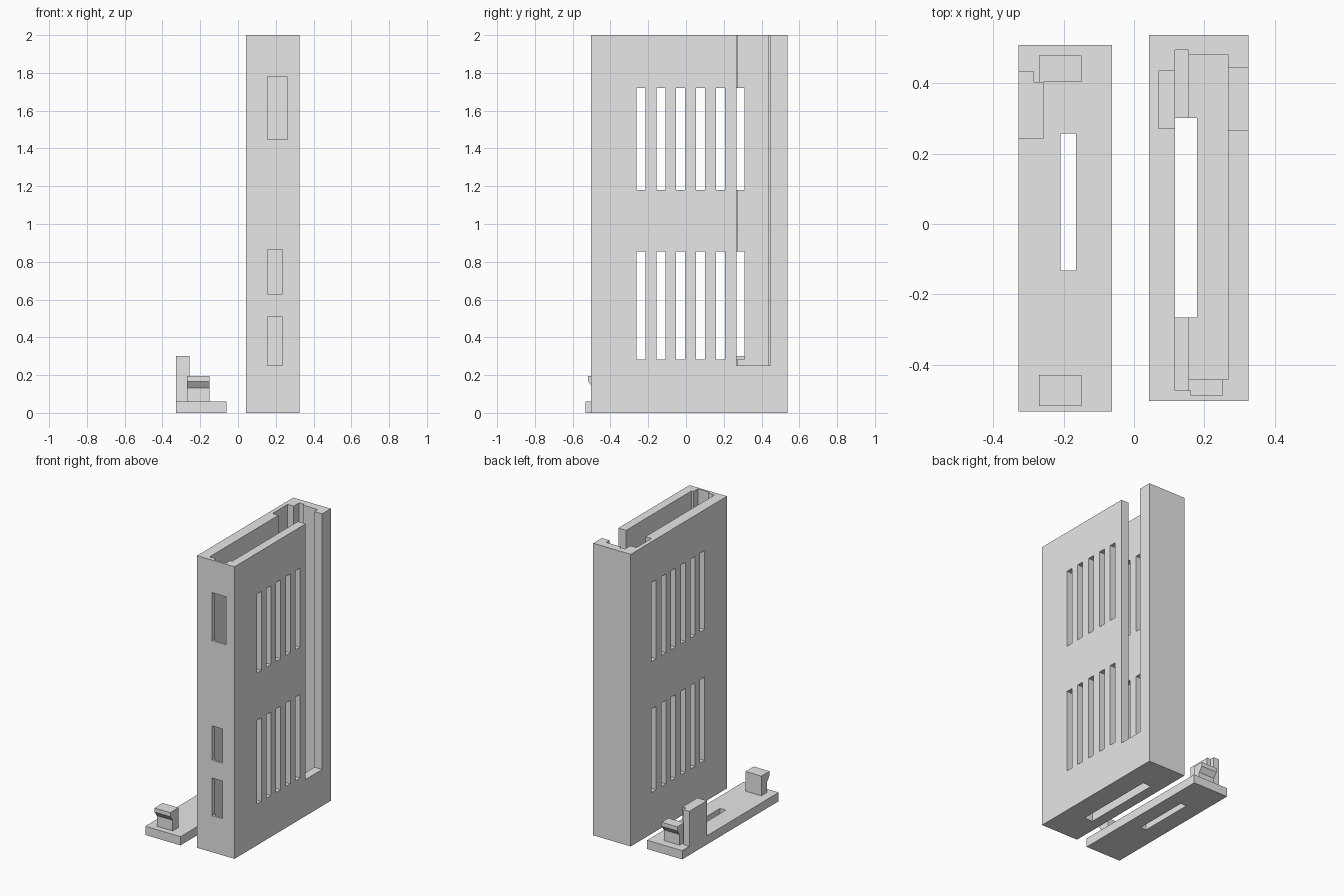
import bpy
import bmesh

cube = bpy.data.objects.get("Cube")
if cube:
    bpy.data.objects.remove(cube, do_unlink=True)

grey = bpy.data.materials.new("plain_grey")
grey.use_nodes = True
grey.diffuse_color = (0.8, 0.8, 0.8, 1)
grey.node_tree.nodes["Principled BSDF"].inputs["Base Color"].default_value = (0.8, 0.8, 0.8, 1)


def finish(name, bm):
    """Turn a bmesh into a grey object."""
    bmesh.ops.recalc_face_normals(bm, faces=bm.faces)
    mesh = bpy.data.meshes.new(name)
    bm.to_mesh(mesh)
    bm.free()
    mesh.materials.append(grey)
    obj = bpy.data.objects.new(name, mesh)
    bpy.context.scene.collection.objects.link(obj)
    return obj


def prism(name, outline, axis, low, high):
    """Extrude an outline along an axis: 'x' takes (y, z) points, 'z' takes (x, y)."""
    bm = bmesh.new()
    rings = []
    for d in (low, high):
        rings.append([bm.verts.new((d, a, b) if axis == "x" else (a, b, d)) for a, b in outline])
    bottom, top = rings
    bm.faces.new(bottom)
    bm.faces.new(top)
    n = len(outline)
    for i in range(n):
        j = (i + 1) % n
        bm.faces.new((bottom[i], bottom[j], top[j], top[i]))
    return finish(name, bm)


def box(name, x, y, z):
    corners = [(x[0], y[0]), (x[1], y[0]), (x[1], y[1]), (x[0], y[1])]
    return prism(name, corners, "z", *z)


def carve(target, cutters):
    """Subtract each cutter, keep the result and drop the cutters."""
    for cutter in cutters:
        cutter.hide_render = True
        mod = target.modifiers.new("cut", "BOOLEAN")
        mod.operation = "DIFFERENCE"
        mod.solver = "EXACT"
        mod.object = cutter
    graph = bpy.context.evaluated_depsgraph_get()
    mesh = bpy.data.meshes.new_from_object(target.evaluated_get(graph))
    target.modifiers.clear()
    target.data = mesh
    for cutter in cutters:
        bpy.data.objects.remove(cutter, do_unlink=True)


# Tall case, open at the top
TOP = 2.1
case = box("case", (0.042, 0.326), (-0.503, 0.538), (0, 2))
cutters = [
    box("main_cavity", (0.148, 0.267), (-0.443, 0.482), (0.08, TOP)),
    box("board_channel", (0.116, 0.155), (-0.474, 0.495), (0.06, TOP)),
    box("port_step", (0.15, 0.165), (-0.474, -0.42), (0.2, TOP)),
    box("port_recess", (0.162, 0.252), (-0.488, -0.42), (0.2, TOP)),
    box("post_pocket", (0.07, 0.13), (0.272, 0.436), (0.25, TOP)),
    box("side_notch", (0.25, 0.4), (0.267, 0.445), (0.25, TOP)),
    box("floor_slot", (0.116, 0.179), (-0.266, 0.302), (-0.1, 0.12)),
]

# Ports in the front wall
for width, low, high in ((0.106, 1.447, 1.777), (0.08, 0.63, 0.865), (0.08, 0.25, 0.508)):
    cutters.append(box("port", (0.156, 0.156 + width), (-0.6, -0.42), (low, high)))

# Two rows of six vents; the notch replaces the last pair on the right
for low, high in ((0.283, 0.855), (1.18, 1.72)):
    for i in range(6):
        y = -0.262 + i * 0.105
        end = 0.4 if i < 5 else 0.2
        cutters.append(box("vent", (-0.02, end), (y, y + 0.048), (low, high)))
carve(case, cutters)

# Lid lying beside the case
LID = 0.06
lid = box("lid_plate", (-0.329, -0.062), (-0.533, 0.51), (0, LID))
carve(lid, [box("lid_slot", (-0.209, -0.165), (-0.132, 0.257), (-0.1, 0.2))])

# L-shaped post that fills the case notch
post = [(-0.329, 0.243), (-0.257, 0.243), (-0.257, 0.404),
        (-0.284, 0.404), (-0.284, 0.434), (-0.329, 0.434)]
prism("lid_post", post, "z", LID, 0.3)

# Snap hooks, with their lips facing outwards
for name, inner, outer, side in (("front_hook", -0.43, -0.518, -1), ("back_hook", 0.404, 0.479, 1)):
    stem = outer - side * 0.025
    hook = [(inner, LID), (stem, LID), (stem, 0.133), (outer, 0.167), (outer, 0.195), (inner, 0.195)]
    prism(name, hook, "x", -0.27, -0.15)
